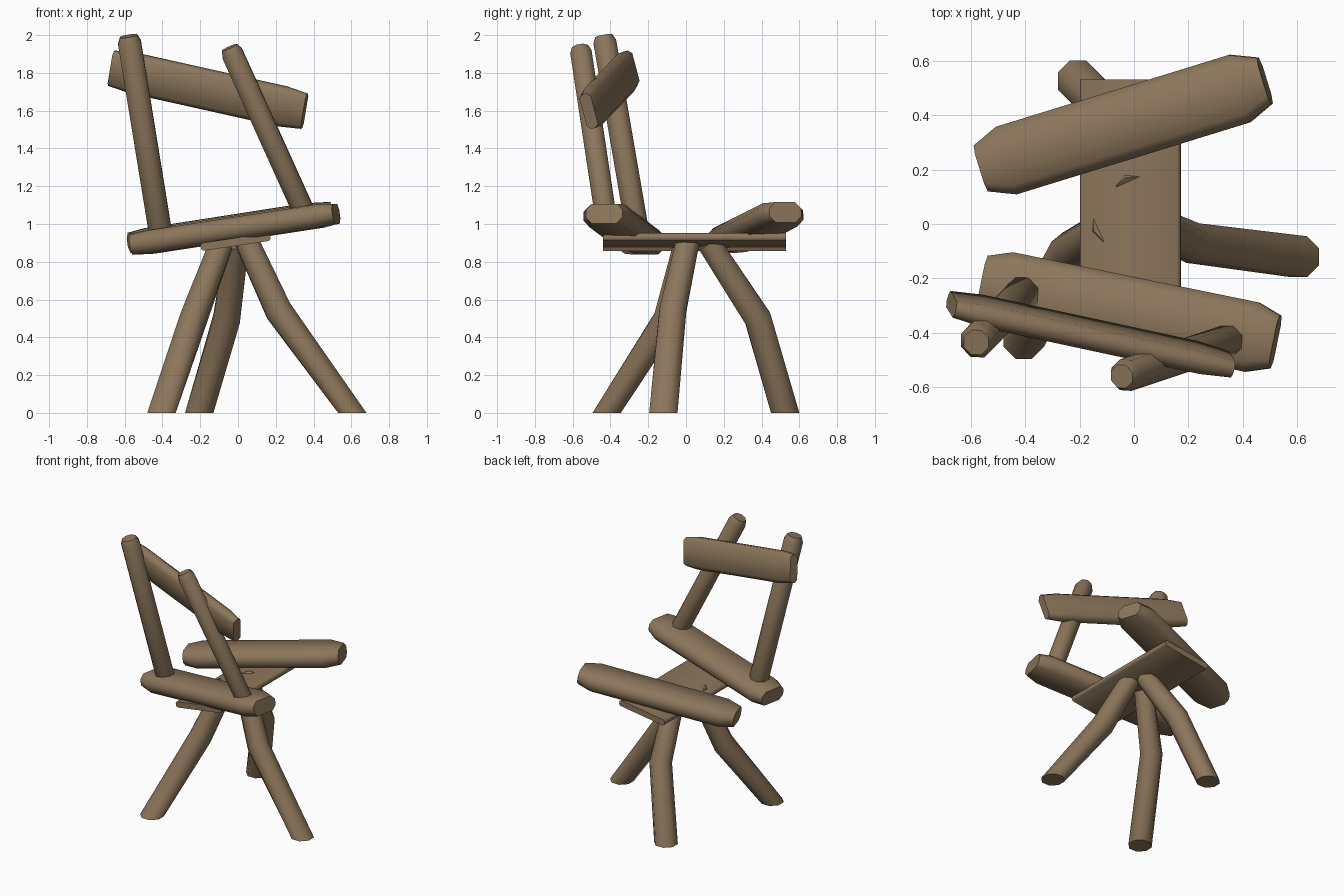
import bpy, bmesh, math
from mathutils import Vector

if "Cube" in bpy.data.objects:
    bpy.data.objects.remove(bpy.data.objects["Cube"])

wood = bpy.data.materials.new("brown wood")
wood.diffuse_color = (0.265, 0.182, 0.105, 1)
wood.use_nodes = True
wood.node_tree.nodes["Principled BSDF"].inputs["Base Color"].default_value = wood.diffuse_color


def sweep(name, rings, side_hint, cut, flat_end=False):
    """Skin eight-sided sections; rings = (point, half width, half height)."""
    pts = [Vector(r[0]) for r in rings]
    bm = bmesh.new()
    loops = []
    for i, (p, w, h) in enumerate(rings):
        a, b = pts[max(i - 1, 0)], pts[min(i + 1, len(pts) - 1)]
        t = (b - a).normalized()
        if flat_end and i == len(pts) - 1:
            t = Vector((0, 0, -1))
        hint = Vector(side_hint)
        side = (hint - t * hint.dot(t)).normalized()
        up = t.cross(side)
        c = cut * min(w, h)
        prof = [(w, h - c), (w - c, h), (c - w, h), (-w, h - c),
                (-w, c - h), (c - w, -h), (w - c, -h), (w, c - h)]
        loops.append([bm.verts.new(pts[i] + side * x + up * y) for x, y in prof])
    for l, m in zip(loops, loops[1:]):
        for k in range(8):
            j = (k + 1) % 8
            bm.faces.new((l[k], l[j], m[j], m[k]))
    bm.faces.new(loops[0][::-1])
    bm.faces.new(loops[-1])
    bmesh.ops.recalc_face_normals(bm, faces=bm.faces)
    me = bpy.data.meshes.new(name)
    bm.to_mesh(me)
    bm.free()
    me.materials.append(wood)
    ob = bpy.data.objects.new(name, me)
    bpy.context.collection.objects.link(ob)
    bpy.ops.object.select_all(action='DESELECT')
    ob.select_set(True)
    bpy.context.view_layer.objects.active = ob
    bpy.ops.object.shade_smooth_by_angle(angle=math.radians(50))


def log(name, a, b, w, h, hint, cut, taper, tw, th):
    """Straight timber whose ends narrow over the taper length."""
    a, b = Vector(a), Vector(b)
    d = (b - a).normalized() * taper
    sweep(name, [(a, w * tw, h * th), (a + d, w, h),
                 (b - d, w, h), (b, w * tw, h * th)], hint, cut)


# seat: thin centre plank, rolled up towards +x, with two thick slabs on it
sweep("centre_plank", [((-0.013, -0.44, 0.905), 0.186, 0.021),
                       ((-0.013, 0.53, 0.905), 0.186, 0.021)], (1, 0, 0.15), 0.5)
log("rear_slab", (-0.554, -0.214, 0.89), (0.519, -0.433, 1.055),
    0.13, 0.061, (0.2, 0.98, 0), 0.6, 0.09, 0.76, 0.86)
log("front_slab", (-0.56, 0.205, 0.90), (0.481, 0.526, 1.062),
    0.13, 0.063, (-0.295, 0.955, 0), 0.6, 0.10, 0.68, 0.86)

# back: two leaning posts and a crooked rail
log("left_post", (-0.405, -0.25, 0.92), (-0.58, -0.435, 1.995),
    0.061, 0.061, (1, 0, 0), 0.59, 0.035, 0.75, 0.75)
log("right_post", (0.36, -0.425, 1.04), (-0.045, -0.56, 1.935),
    0.057, 0.057, (1, 0, 0), 0.59, 0.035, 0.75, 0.75)
log("back_rail", (-0.67, -0.295, 1.825), (0.352, -0.515, 1.597),
    0.108, 0.042, (0, -0.22, 1), 0.6, 0.12, 0.88, 0.75)

# three bent legs: top, knee, foot
legs = {
    "left_leg": ((-0.09, -0.005, 0.89), (-0.235, -0.10, 0.50), (-0.405, -0.42, 0)),
    "right_leg": ((0.045, 0.01, 0.91), (0.215, -0.07, 0.54), (0.605, -0.12, 0)),
    "front_leg": ((-0.005, 0.12, 0.90), (-0.06, 0.38, 0.50), (-0.205, 0.525, 0)),
}
for name, (top, knee, foot) in legs.items():
    sweep(name, [(top, 0.062, 0.062), (knee, 0.071, 0.071), (foot, 0.075, 0.075)],
          (1, 0, 0), 0.59, flat_end=True)
